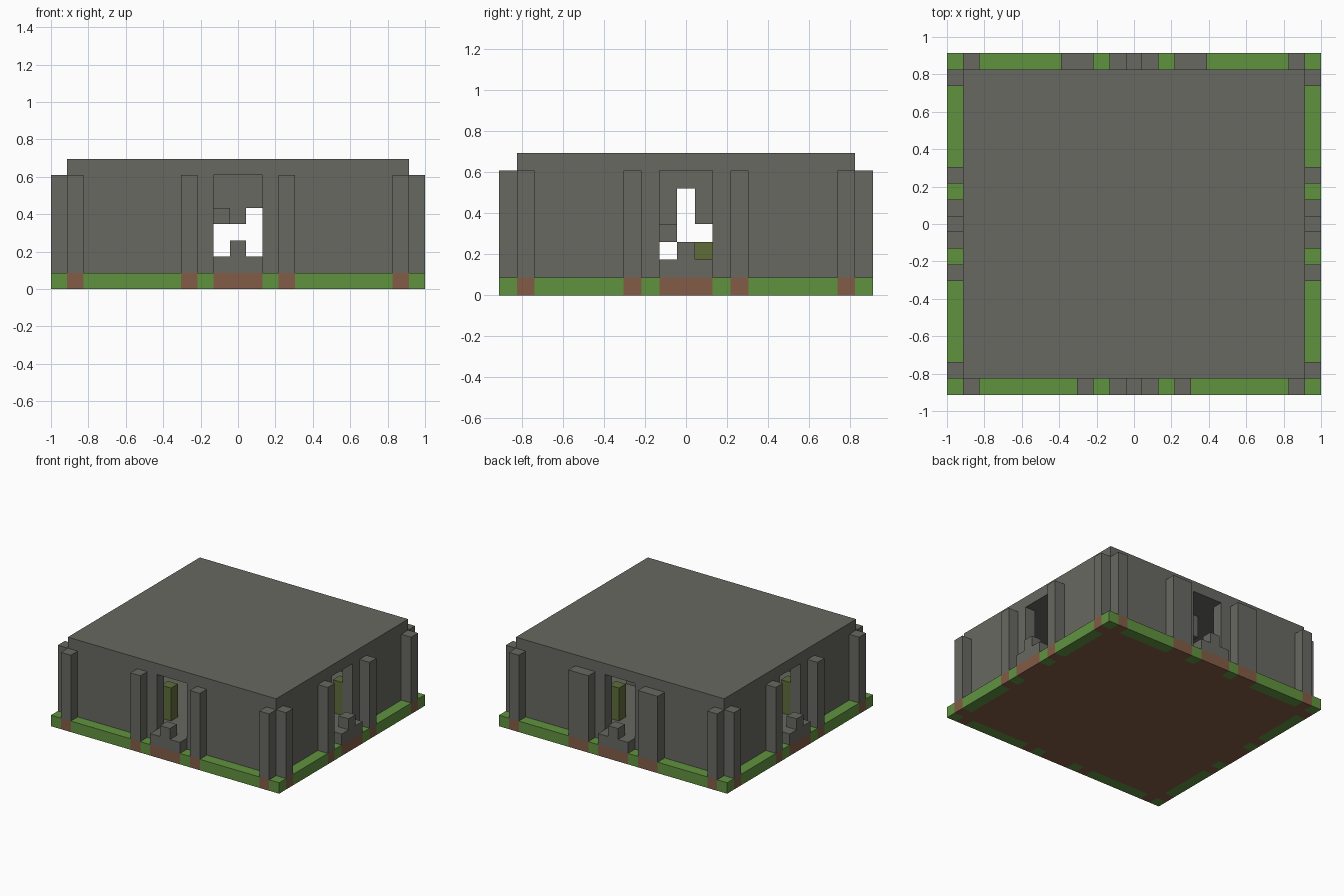
import bpy, bmesh
from mathutils import Vector

cube = bpy.data.objects.get("Cube")
if cube:
    bpy.data.objects.remove(cube, do_unlink=True)

NX, NY = 23, 21          # footprint in blocks
U = 2 / NX               # block size


def material(name, rgb):
    m = bpy.data.materials.new(name)
    m.use_nodes = True
    m.diffuse_color = (*rgb, 1)
    bsdf = m.node_tree.nodes["Principled BSDF"]
    bsdf.inputs["Base Color"].default_value = (*rgb, 1)
    bsdf.inputs["Roughness"].default_value = 0.9
    return m


STONE = material("stone_grey", (0.138, 0.138, 0.122))
GRASS = material("grass_green", (0.12, 0.29, 0.051))
DIRT = material("dirt_brown", (0.223, 0.107, 0.061))
MOSS = material("moss_olive", (0.114, 0.15, 0.042))


def block(x, y, z, w=1, d=1, h=1):
    """Set of grid cells filling a box."""
    return {(i, j, k) for i in range(x, x + w)
            for j in range(y, y + d) for k in range(z, z + h)}


def part(name, cells, mat):
    """Skin a set of grid cells with flat outer faces."""
    bm = bmesh.new()
    for c in cells:
        for axis in range(3):
            for side in (0, 1):
                n = list(c)
                n[axis] += 2 * side - 1
                if tuple(n) in cells:
                    continue
                a, b = (axis + 1) % 3, (axis + 2) % 3
                loop = []
                for s, t in ((0, 0), (1, 0), (1, 1), (0, 1)):
                    p = Vector(c)
                    p[axis] += side
                    p[a] += s
                    p[b] += t
                    loop.append(bm.verts.new(
                        ((p.x - NX / 2) * U, (p.y - NY / 2) * U, p.z * U)))
                bm.faces.new(loop if side else loop[::-1])
    bmesh.ops.remove_doubles(bm, verts=bm.verts, dist=U / 100)
    bmesh.ops.dissolve_limit(bm, angle_limit=0.01, verts=bm.verts, edges=bm.edges)
    mesh = bpy.data.meshes.new(name)
    bm.to_mesh(mesh)
    bm.free()
    mesh.materials.append(mat)
    ob = bpy.data.objects.new(name, mesh)
    bpy.context.collection.objects.link(ob)


# Pillars on the outer rim
pillars = {}
for y, mids, tag in ((0, (8, 14), "front"), (NY - 1, (7, 8, 14, 15), "back")):
    pillars[tag] = set().union(*(block(x, y, 1, h=6) for x in (1, *mids, 21)))
for x, tag in ((0, "right"), (NX - 1, "left")):
    pillars[tag] = set().union(*(block(x, y, 1, h=6) for y in (1, 7, 13, 19)))
for tag, cells in pillars.items():
    part(tag + "_pillars", cells, STONE)

# Entrance steps with a centre block
steps = {
    "front": block(10, 0, 1, w=3) | block(11, 0, 2),
    "back": block(10, NY - 1, 1, w=3) | block(11, NY - 1, 2),
    "right": block(0, 9, 1, d=3) | block(0, 10, 2),
    "left": block(NX - 1, 9, 1, d=3) | block(NX - 1, 10, 2),
}
for tag, cells in steps.items():
    part(tag + "_step", cells, STONE)

# Ground: grass rim, with bare dirt under everything that stands on it
standing = set().union(*pillars.values(), *steps.values())
ground = block(0, 0, 0, NX, NY)
core = block(1, 1, 0, NX - 2, NY - 2)
dirt = core | {(x, y, 0) for x, y, z in standing}
part("dirt_ground", dirt, DIRT)
part("grass_rim", ground - dirt, GRASS)

# Hall: floor, walls and roof in one shell, pierced by four doorways
hall = block(1, 1, 1, NX - 2, NY - 2, 7)
hall -= block(2, 2, 2, NX - 4, NY - 4, 5)
hall -= block(10, 1, 2, 3, NY - 2, 5)
hall -= block(1, 9, 2, NX - 2, 3, 5)
part("hall_shell", hall, STONE)

# Inner beams hanging from the ceiling
part("back_inner_beam", block(10, 16, 5, w=3, h=2) | block(11, 16, 4), STONE)
part("back_loose_block", block(10, 13, 4), STONE)
part("right_inner_beam", block(5, 9, 6, d=3) | block(5, 9, 4, h=2)
     | block(5, 11, 4, h=2), STONE)
part("right_loose_block", block(6, 9, 3), STONE)

# Mossy stones inside the doorways
for name, x, y in (("front", 9, 3), ("back", 13, 17), ("left", 20, 12), ("right", 2, 8)):
    part(name + "_mossy_post", block(x, y, 2, h=3), MOSS)
part("mossy_stone", block(6, 11, 2), MOSS)
